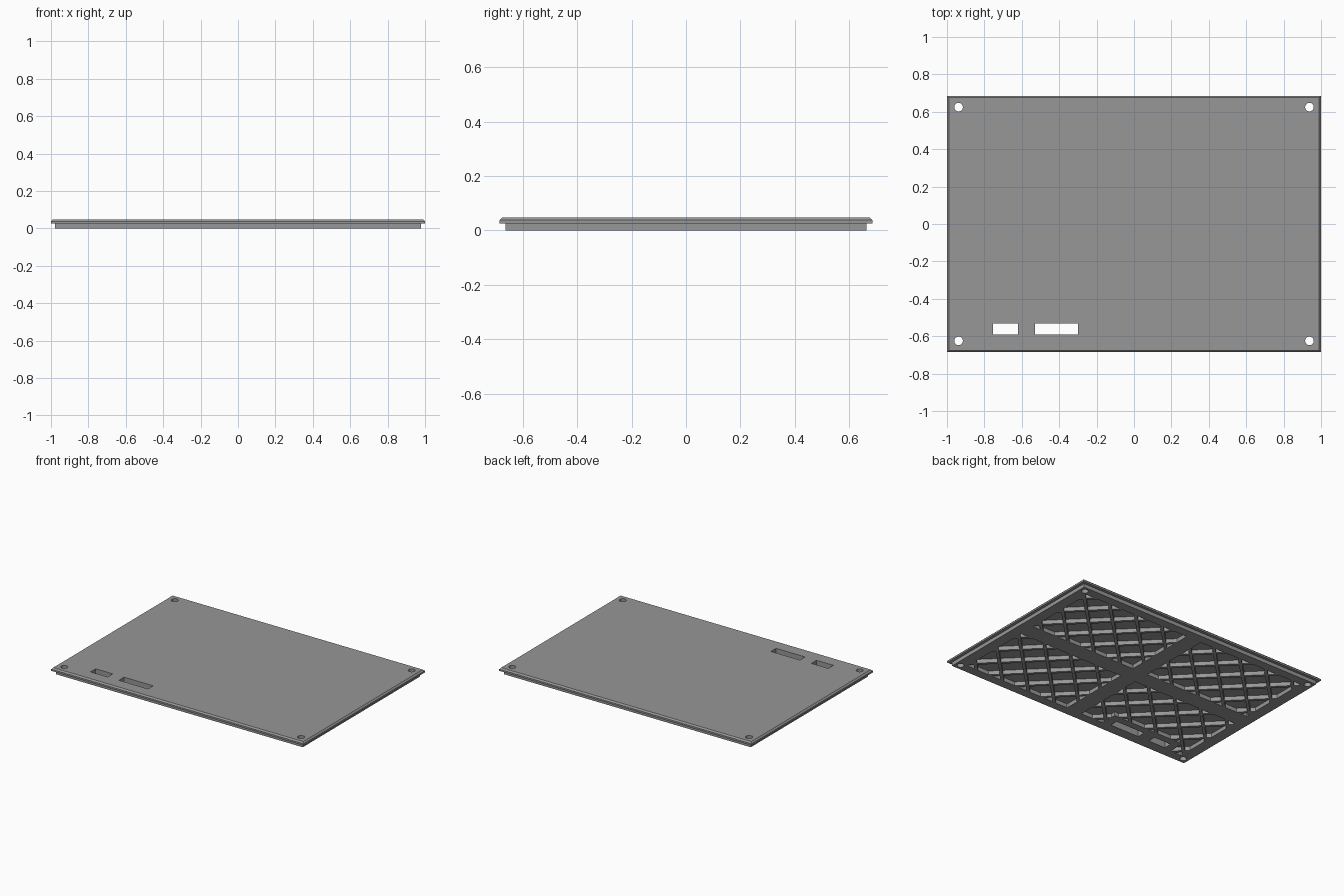
import bpy, bmesh, math
from mathutils import Vector

if "Cube" in bpy.data.objects:
    bpy.data.objects.remove(bpy.data.objects["Cube"])

grey = bpy.data.materials.new("plain grey")
grey.diffuse_color = (0.31, 0.31, 0.31, 1)
grey.use_nodes = True
grey.node_tree.nodes["Principled BSDF"].inputs["Base Color"].default_value = grey.diffuse_color

FLOOR = 0.028            # depth of the underside pockets
PX0, PX1 = 0.06, 0.90    # pocket limits in x
PY0, PY1 = 0.06, 0.60    # pocket limits in y
PITCH, RIB = 0.155, 0.02  # lattice spacing and rib width


def make_object(name, bm):
    bmesh.ops.recalc_face_normals(bm, faces=bm.faces)
    me = bpy.data.meshes.new(name)
    bm.to_mesh(me)
    bm.free()
    me.materials.append(grey)
    ob = bpy.data.objects.new(name, me)
    bpy.context.collection.objects.link(ob)
    return ob


def add_prism(bm, points, z0, z1):
    low = [bm.verts.new((x, y, z0)) for x, y in points]
    high = [bm.verts.new((x, y, z1)) for x, y in points]
    bm.faces.new(low[::-1])
    bm.faces.new(high)
    n = len(points)
    for i in range(n):
        j = (i + 1) % n
        bm.faces.new((low[i], low[j], high[j], high[i]))


def rect(x0, x1, y0, y1):
    return [(x0, y0), (x1, y0), (x1, y1), (x0, y1)]


def clip(poly, axis, limit, sign):
    """Keep the part of a convex polygon where sign * (p[axis] - limit) >= 0."""
    out = []
    for i, a in enumerate(poly):
        b = poly[(i + 1) % len(poly)]
        da, db = sign * (a[axis] - limit), sign * (b[axis] - limit)
        if da >= 0:
            out.append(a)
        if da * db < 0:
            t = da / (da - db)
            out.append((a[0] + t * (b[0] - a[0]), a[1] + t * (b[1] - a[1])))
    return out


def area(p):
    return 0.5 * sum(p[i - 1][0] * p[i][1] - p[i][0] * p[i - 1][1] for i in range(len(p)))


def boolean(target, tool, operation):
    mod = target.modifiers.new("cut", 'BOOLEAN')
    mod.object, mod.operation, mod.solver = tool, operation, 'EXACT'
    bpy.context.view_layer.update()
    deps = bpy.context.evaluated_depsgraph_get()
    mesh = bpy.data.meshes.new_from_object(target.evaluated_get(deps))
    target.modifiers.clear()
    target.data = mesh
    bpy.data.objects.remove(tool)


# Cover: inner lip, overhanging plate and chamfered top edge in one shell
bm = bmesh.new()
rings = []
for hx, hy, z in [(0.978, 0.664, 0), (0.978, 0.664, 0.026), (1, 0.685, 0.026),
                  (1, 0.685, 0.038), (0.99, 0.675, 0.048)]:
    rings.append([bm.verts.new((x, y, z)) for x, y in rect(-hx, hx, -hy, hy)])
bm.faces.new(rings[0][::-1])
bm.faces.new(rings[-1])
for a, b in zip(rings, rings[1:]):
    for i in range(4):
        j = (i + 1) % 4
        bm.faces.new((a[i], a[j], b[j], b[i]))
cover = make_object("cover_plate", bm)

# Pockets between the diagonal ribs, in four quadrants
bm = bmesh.new()
h = (PITCH - RIB) / math.sqrt(2)
step = PITCH / math.sqrt(2)
for sx in (-1, 1):
    for sy in (-1, 1):
        x0, x1 = sorted((sx * PX0, sx * PX1))
        y0, y1 = sorted((sy * PY0, sy * PY1))
        for i in range(-10, 11):
            for j in range(-10, 11):
                if (i + j) % 2:
                    continue
                cx, cy = i * step, j * step
                cell = [(cx + h, cy), (cx, cy + h), (cx - h, cy), (cx, cy - h)]
                for axis, limit, sign in ((0, x0, 1), (0, x1, -1), (1, y0, 1), (1, y1, -1)):
                    cell = clip(cell, axis, limit, sign)
                if len(cell) > 2 and area(cell) > 1e-4:
                    add_prism(bm, cell, -0.02, FLOOR)
boolean(cover, make_object("pocket_cutter", bm), 'DIFFERENCE')

# Solid pad around the two slots
bm = bmesh.new()
add_prism(bm, rect(-0.81, -0.24, -0.64, -0.48), 0, 0.034)
boolean(cover, make_object("slot_pad", bm), 'UNION')

# Two slots and four corner screw holes
bm = bmesh.new()
add_prism(bm, rect(-0.755, -0.62, -0.59, -0.532), -0.1, 0.2)
add_prism(bm, rect(-0.53, -0.30, -0.59, -0.532), -0.1, 0.2)
for cx in (-0.938, 0.938):
    for cy in (-0.625, 0.625):
        add_prism(bm, [(cx + 0.023 * math.cos(k * math.tau / 24),
                        cy + 0.023 * math.sin(k * math.tau / 24)) for k in range(24)], -0.1, 0.2)
boolean(cover, make_object("hole_cutter", bm), 'DIFFERENCE')
